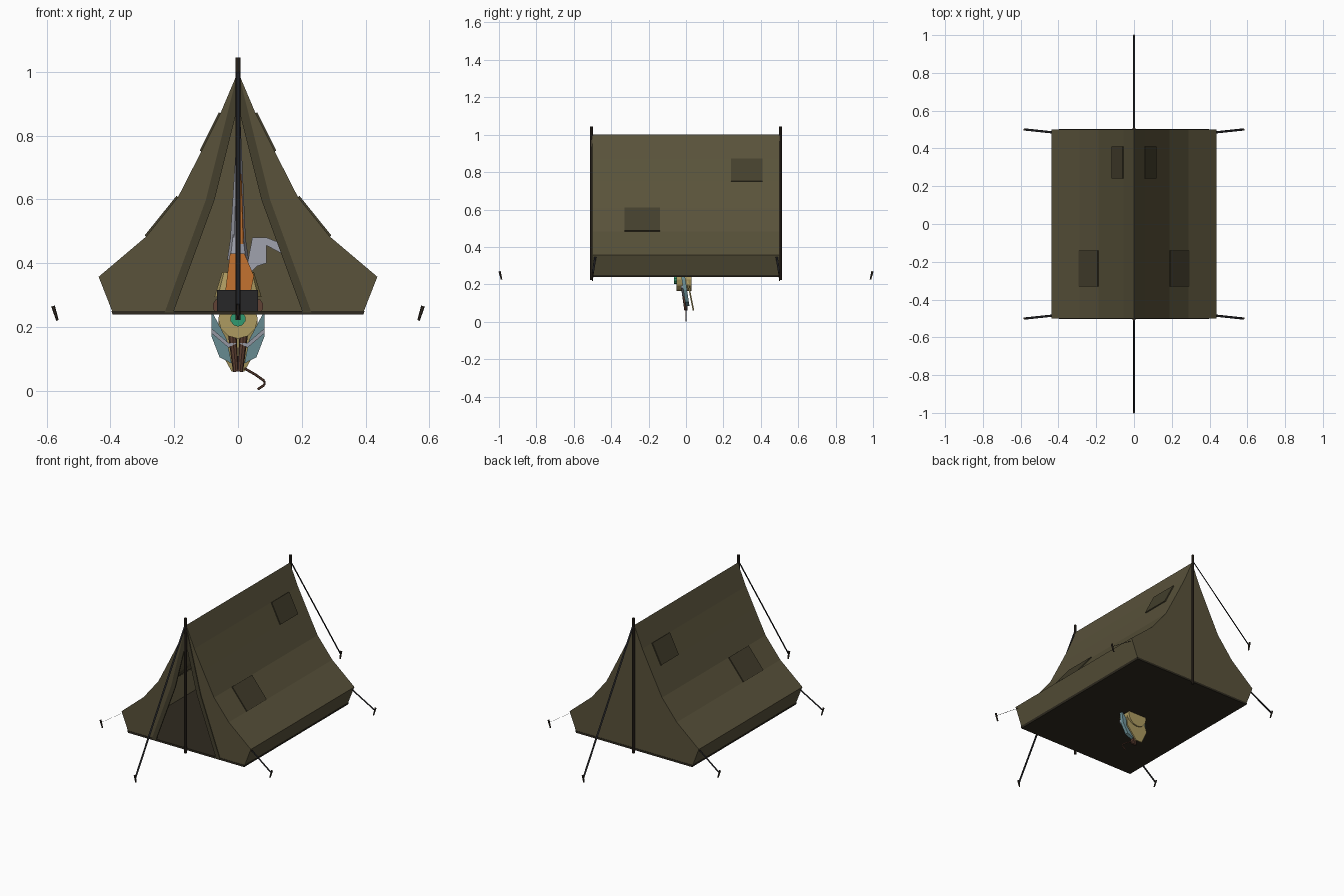
import bpy, bmesh
from mathutils import Vector

if "Cube" in bpy.data.objects:
    bpy.data.objects.remove(bpy.data.objects["Cube"])


def material(name, rgb):
    m = bpy.data.materials.new(name)
    m.diffuse_color = (*rgb, 1)
    m.use_nodes = True
    m.node_tree.nodes["Principled BSDF"].inputs["Base Color"].default_value = m.diffuse_color
    return m


CANVAS = material("olive_canvas", (0.10, 0.085, 0.043))
TRIM = material("dark_canvas", (0.058, 0.05, 0.026))
FLOOR = material("floor_cloth", (0.028, 0.023, 0.014))
WOOD = material("dark_wood", (0.035, 0.026, 0.018))
ROPE = material("rope", (0.012, 0.012, 0.014))
GREY = material("grey_plate", (0.35, 0.36, 0.42))
BLUE = material("blue_plate", (0.16, 0.30, 0.33))
OCHRE = material("ochre", (0.42, 0.33, 0.12))
ORANGE = material("orange", (0.55, 0.17, 0.03))
BLACK = material("black", (0.02, 0.02, 0.022))
GREEN = material("green", (0.03, 0.32, 0.16))
BROWN = material("brown", (0.12, 0.055, 0.035))


def mesh(name, verts, faces, mat):
    me = bpy.data.meshes.new(name)
    me.from_pydata([tuple(v) for v in verts], [], faces)
    me.materials.append(mat)
    ob = bpy.data.objects.new(name, me)
    bpy.context.collection.objects.link(ob)
    return ob


def rod(name, a, b, r, mat, sides=6, r2=None):
    a, b = Vector(a), Vector(b)
    bm = bmesh.new()
    bmesh.ops.create_cone(bm, cap_ends=True, segments=sides, radius1=r,
                          radius2=r if r2 is None else r2, depth=(b - a).length)
    ob = mesh(name, [], [], mat)
    bm.to_mesh(ob.data)
    bm.free()
    ob.location = (a + b) / 2
    ob.rotation_mode = 'QUATERNION'
    ob.rotation_quaternion = (b - a).to_track_quat('Z', 'Y')
    return ob


def plate(name, pts, y0, y1, mat, lean=0.0):
    """Extrude an x-z outline in y; lean shifts y as it drops below z = 0.24."""
    n = len(pts)
    verts = [(x, y + lean * (0.24 - z), z) for y in (y0, y1) for x, z in pts]
    faces = [list(range(n)), list(range(2 * n - 1, n - 1, -1))]
    faces += [[i, i + n, (i + 1) % n + n, (i + 1) % n] for i in range(n)]
    ob = mesh(name, verts, faces, mat)
    bm = bmesh.new()
    bm.from_mesh(ob.data)
    bmesh.ops.recalc_face_normals(bm, faces=bm.faces)
    bm.to_mesh(ob.data)
    bm.free()
    return ob


# Half cross-section, ridge to floor
PROFILE = [(0, 1.0), (0.055, 0.87), (0.115, 0.75), (0.188, 0.607),
           (0.288, 0.483), (0.437, 0.357), (0.393, 0.245)]
N = len(PROFILE)
Y = 0.5


def opening(z):
    """Half-width of the doorway at height z."""
    if z > 0.6:
        return 0.10 * (1.0 - z) / 0.4
    return 0.10 + 0.13 * (0.6 - z) / 0.355


for s, side in ((-1, "left"), (1, "right")):
    # Roof slope with turned-in skirt
    verts = [(s * x, y, z) for y in (-Y, Y) for x, z in PROFILE]
    mesh(side + "_roof", verts,
         [(i, i + 1, i + 1 + N, i + N)[::-s] for i in range(N - 1)], CANVAS)

    # Door flap and its darker hem
    verts = [(s * x, -Y, z) for x, z in PROFILE]
    verts += [(s * opening(z) * 0.98, -Y, z) for x, z in PROFILE]
    mesh(side + "_door_flap", verts,
         [(i, i + N, i + N + 1, i + 1)[::s] for i in range(N - 1)], CANVAS)
    zs = [0.99, 0.87, 0.75, 0.6, 0.48, 0.357, 0.245]
    hem = [(s * opening(z), z) for z in zs]
    hem += [(s * max(0, opening(z) - 0.027), z) for z in reversed(zs[1:])]
    plate(side + "_door_hem", hem, -Y - 0.004, -Y + 0.004, TRIM)

    # Square patches on the roof facets
    for k, y0, y1 in ((1, 0.24, 0.41), (3, -0.33, -0.14)):
        a, b = Vector(PROFILE[k]), Vector(PROFILE[k + 1])
        d = (b - a).normalized()
        off = Vector((-d.y, d.x)) * 0.006
        pts = [(s * p.x, p.y) for p in (a, a + off, b + off, b)]
        plate(side + "_roof_patch", pts, y0, y1, TRIM)

    # Side guy ribbons and pegs
    for t in (-1, 1):
        verts = [(s * 0.432, t * 0.479, 0.345), (s * 0.432, t * 0.491, 0.345),
                 (s * 0.574, t * 0.506, 0.252), (s * 0.574, t * 0.494, 0.252)]
        mesh(side + "_guy_rope", verts, [(0, 1, 2, 3)], ROPE)
        rod(side + "_peg", (s * 0.566, t * 0.5, 0.22),
            (s * 0.58, t * 0.5, 0.265), 0.004, WOOD, 6, 0.006)

# Rear wall with horizontal strips meeting at the centre
verts = [(s * x, Y, z) for s in (-1, 1) for x, z in PROFILE]
mesh("rear_wall", verts, [(i, i + 1, i + 1 + N, i + N) for i in range(N - 1)], CANVAS)

# Groundsheet
plate("groundsheet", [(-0.393, 0.238), (0.393, 0.238), (0.397, 0.25), (-0.397, 0.25)],
      -Y - 0.002, Y + 0.002, FLOOR)

# Poles, long guy ribbons and end pegs
for t, end in ((-1, "front"), (1, "rear")):
    rod(end + "_pole", (0, t * 0.506, 0.222), (0, t * 0.506, 1.045), 0.008, WOOD, 8)
    verts = [(-0.006, t * 0.505, 1.01), (0.006, t * 0.505, 1.01),
             (0.006, t * 0.992, 0.252), (-0.006, t * 0.992, 0.252)]
    mesh(end + "_guy_rope", verts, [(0, 1, 2, 3)], ROPE)
    rod(end + "_peg", (0, t * 0.986, 0.225), (0, t * 0.997, 0.27), 0.004, WOOD, 6, 0.006)

# Small plated figure standing through the groundsheet
plate("figure_back_skirt", [(-0.055, 0.26), (0.055, 0.26), (0.07, 0.15),
                            (0.02, 0.06), (-0.02, 0.06), (-0.07, 0.15)],
      0.0, 0.008, OCHRE, 0.2)
for s in (-1, 1):
    plate("figure_skirt_panel", [(s * 0.083, 0.25), (s * 0.083, 0.17), (s * 0.058, 0.105),
                                 (s * 0.02, 0.085), (s * 0.035, 0.16)],
          -0.025, -0.005, BLUE, 0.15)
    plate("figure_skirt_edge", [(s * 0.083, 0.18), (s * 0.03, 0.135), (s * 0.0, 0.15),
                                (s * 0.03, 0.15), (s * 0.083, 0.195)],
          -0.035, -0.024, GREY, 0.15)
    rod("figure_leg", (s * 0.025, -0.02, 0.25), (s * 0.007, 0.0, 0.06), 0.016, BROWN, 8, 0.009)
    rod("figure_hip", (s * 0.055, -0.03, 0.265), (s * 0.055, 0.03, 0.265), 0.025, BROWN, 10)
    rod("figure_shoulder", (s * 0.04, 0, 0.29), (s * 0.03, 0, 0.37), 0.034, OCHRE, 8, 0.02)
rod("figure_waist_ring", (0, -0.05, 0.225), (0, 0.03, 0.225), 0.062, OCHRE, 12)
rod("figure_waist_gem", (0, -0.065, 0.225), (0, -0.045, 0.225), 0.024, GREEN, 10)
plate("figure_belt", [(-0.066, 0.25), (0.062, 0.25), (0.062, 0.315), (-0.066, 0.315)],
      -0.055, 0.03, BLACK)
plate("figure_torso", [(-0.04, 0.31), (0.04, 0.31), (0.05, 0.36), (0.02, 0.43), (-0.025, 0.43)],
      -0.035, 0.035, ORANGE)
rod("figure_head", (0, 0, 0.41), (0, 0, 0.49), 0.034, GREY, 8, 0.022)
plate("figure_arm", [(0.02, 0.35), (0.06, 0.39), (0.09, 0.40), (0.09, 0.455), (0.155, 0.42),
                     (0.14, 0.46), (0.09, 0.48), (0.045, 0.48)], -0.02, 0.02, GREY)
rod("figure_spire", (0, 0, 0.48), (0.003, 0, 0.84), 0.024, GREY, 6, 0.005)
rod("figure_spire_core", (0.008, -0.014, 0.46), (0.006, -0.012, 0.68), 0.012, ORANGE, 6, 0.005)
tail = [(0.02, 0.0, 0.07), (0.055, 0, 0.05), (0.083, 0, 0.03), (0.083, 0, 0.018), (0.062, 0, 0.004)]
for a, b in zip(tail, tail[1:]):
    rod("figure_tail", a, b, 0.004, BROWN, 6)
